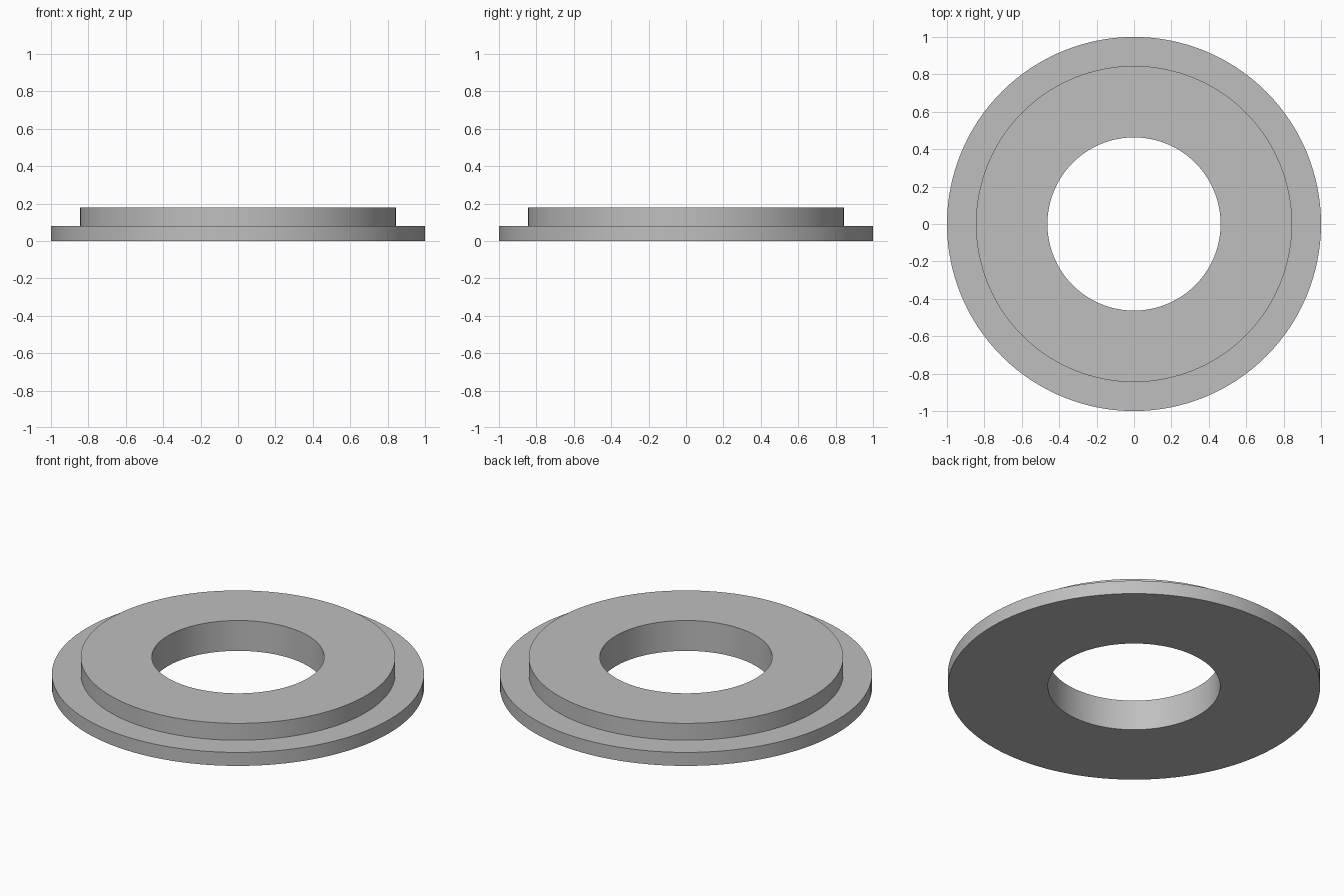
import bpy
import bmesh
from math import cos, sin, pi, radians

default = bpy.data.objects.get("Cube")
if default:
    bpy.data.objects.remove(default, do_unlink=True)

SEGMENTS = 128

# Plain grey metal
grey = bpy.data.materials.new("grey metal")
grey.use_nodes = True
colour = (0.52, 0.52, 0.52, 1)
grey.diffuse_color = colour
grey.node_tree.nodes["Principled BSDF"].inputs["Base Color"].default_value = colour


def lathe_ring(name, profile):
    """Revolve a closed (radius, height) profile around the z axis."""
    bm = bmesh.new()
    rings = []
    for i in range(SEGMENTS):
        a = 2 * pi * i / SEGMENTS
        rings.append([bm.verts.new((r * cos(a), r * sin(a), z)) for r, z in profile])
    count = len(profile)
    for i, ring in enumerate(rings):
        following = rings[(i + 1) % SEGMENTS]
        for j in range(count):
            k = (j + 1) % count
            bm.faces.new((ring[j], following[j], following[k], ring[k]))
    bmesh.ops.recalc_face_normals(bm, faces=bm.faces)
    mesh = bpy.data.meshes.new(name)
    bm.to_mesh(mesh)
    bm.free()
    mesh.materials.append(grey)
    obj = bpy.data.objects.new(name, mesh)
    bpy.context.collection.objects.link(obj)
    bpy.ops.object.select_all(action="DESELECT")
    obj.select_set(True)
    bpy.context.view_layer.objects.active = obj
    bpy.ops.object.shade_smooth_by_angle(angle=radians(30))
    return obj


# Wide flange, raised shoulder and straight bore in one closed profile
bore, shoulder, rim = 0.463, 0.845, 1.0
flange_top, top = 0.08, 0.18
lathe_ring("stepped_ring", [
    (bore, 0), (rim, 0), (rim, flange_top),
    (shoulder, flange_top), (shoulder, top), (bore, top),
])
